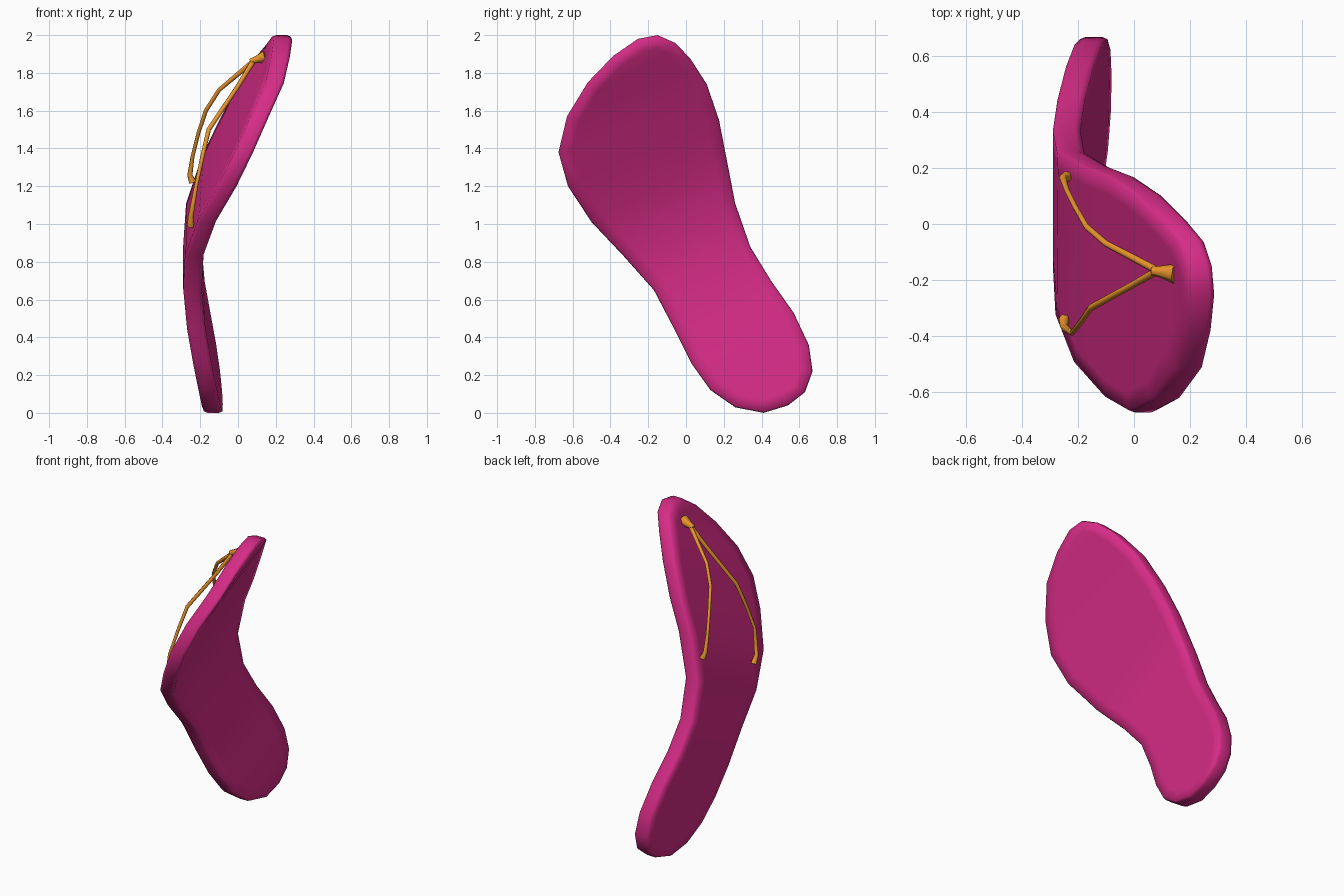
import bpy, bmesh
from mathutils import Vector

if "Cube" in bpy.data.objects:
    bpy.data.objects.remove(bpy.data.objects["Cube"])

def material(name, color):
    m = bpy.data.materials.new(name)
    m.diffuse_color = color
    m.use_nodes = True
    m.node_tree.nodes["Principled BSDF"].inputs["Base Color"].default_value = m.diffuse_color
    return m

pink = material("pink_foam", (0.67, 0.025, 0.24, 1))
orange = material("orange_rubber", (0.82, 0.30, 0.025, 1))

# Sole outline (y, z): right side down from toe, left side down from toe
right = [(-.15, 2), (-.06, 1.96), (.02, 1.88), (.11, 1.74), (.175, 1.55), (.21, 1.37), (.26, 1.11),
         (.34, .88), (.45, .7), (.57, .53), (.65, .36), (.67, .22), (.63, .11), (.54, .04)]
left = [(-.255, 1.98), (-.385, 1.89), (-.52, 1.75), (-.63, 1.57), (-.675, 1.38), (-.625, 1.2), (-.5, 1.01),
        (-.33, .83), (-.17, .65), (-.06, .44), (.03, .26), (.13, .12), (.26, .03), (.41, 0)]
outline = [Vector(p) for p in right + left[::-1]]
N = len(outline)

# Bend profile: distance along the sole -> x of the underside
bend = [(-.17, -.08), (.02, -.105), (.23, -.14), (.45, -.175), (.68, -.193), (.9, -.183), (1.12, -.12),
        (1.35, -.005), (1.53, .08), (1.69, .165), (1.81, .245), (1.92, .29)]
THICK = 0.098

def bend_x(y, z):
    s = min(max(-.39 * y + .92 * z, bend[0][0]), bend[-1][0])
    for (a, xa), (b, xb) in zip(bend, bend[1:]):
        if s <= b:
            return xa + (xb - xa) * (s - a) / (b - a)
    return bend[-1][1]

def inset(d):
    pts = []
    for i, p in enumerate(outline):
        t = (outline[(i + 1) % N] - outline[i - 1]).normalized()
        pts.append(p + Vector((t.y, -t.x)) * d)   # outline runs clockwise
    return pts

# Sole: rim wall, inset border and cross strips on both faces
bm = bmesh.new()
def ring(pts, offset):
    return [bm.verts.new((bend_x(p.x, p.y) + offset, p.x, p.y)) for p in pts]

rings = [ring(inset(.07), 0), ring(inset(.008), 0), ring(outline, -.02),
         ring(outline, .02 - THICK), ring(inset(.008), -THICK), ring(inset(.07), -THICK)]
for a, b in zip(rings, rings[1:]):
    for i in range(N):
        j = (i + 1) % N
        bm.faces.new((a[i], a[j], b[j], b[i]))
for r in (rings[0], rings[-1]):
    L = r[14:][::-1]
    bm.faces.new((r[0], L[0], L[1]))
    for i in range(12):
        bm.faces.new((r[i], L[i + 1], L[i + 2], r[i + 1]) if i < 12 else ())
    bm.faces.new((r[12], L[13], r[13]))
bmesh.ops.recalc_face_normals(bm, faces=bm.faces)
for f in bm.faces:
    f.smooth = True
mesh = bpy.data.meshes.new("sole")
bm.to_mesh(mesh)
bm.free()
sole = bpy.data.objects.new("sole", mesh)
bpy.context.collection.objects.link(sole)
mesh.materials.append(pink)

# Straps and toe post: tapered tubes, each point is x, y, z, radius
def tube(name, pts):
    cu = bpy.data.curves.new(name, 'CURVE')
    cu.dimensions = '3D'
    cu.bevel_depth = 1
    cu.bevel_resolution = 1
    cu.use_fill_caps = True
    sp = cu.splines.new('POLY')
    sp.points.add(len(pts) - 1)
    for p, (x, y, z, r) in zip(sp.points, pts):
        p.co = (x, y, z, 1)
        p.radius = r
    sp.use_smooth = True
    cu.materials.append(orange)
    ob = bpy.data.objects.new(name, cu)
    bpy.context.collection.objects.link(ob)

tube("inner_strap", [(.08, -.165, 1.86, .014), (-.10, -.07, 1.71, .011), (-.17, -.01, 1.6, .011),
                     (-.21, .06, 1.48, .01), (-.24, .12, 1.36, .01), (-.255, .165, 1.26, .014),
                     (-.24, .17, 1.22, .02)])
tube("outer_strap", [(.08, -.17, 1.86, .014), (0, -.215, 1.73, .012), (-.155, -.3, 1.5, .012),
                     (-.19, -.35, 1.35, .011), (-.222, -.39, 1.2, .01), (-.25, -.37, 1.04, .014),
                     (-.25, -.34, .99, .02)])
tube("toe_post", [(.065, -.168, 1.86, .016), (.09, -.17, 1.868, .02), (.145, -.178, 1.885, .036)])
